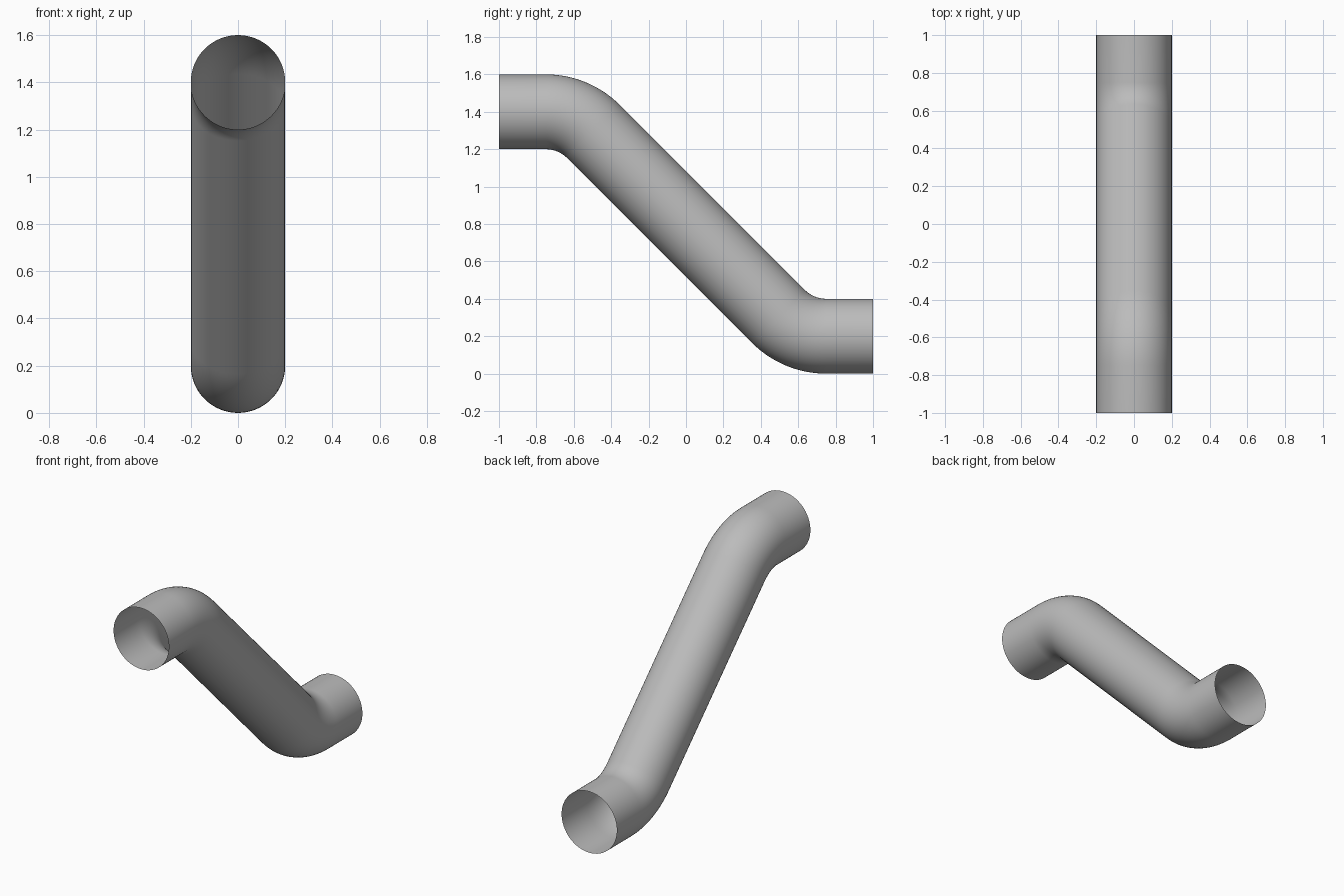
import bpy, bmesh, math

if "Cube" in bpy.data.objects:
    bpy.data.objects.remove(bpy.data.objects["Cube"])

RADIUS = 0.2      # pipe radius
BEND = 0.362      # centreline bend radius
SIDES = 64
STEPS = 16

# Centreline as (y, z, heading angle below horizontal): upper half, then rotated copy
upper = [(-1.0, 1.4, 0.0)]
for i in range(STEPS + 1):
    a = math.radians(45) * i / STEPS
    upper.append((-0.75 + BEND * math.sin(a), 1.4 - BEND * (1 - math.cos(a)), a))
path = upper + [(-y, 1.6 - z, a) for y, z, a in reversed(upper)]

# Open, thin-walled pipe swept along the centreline
bm = bmesh.new()
rings = []
for y, z, a in path:
    ring = []
    for k in range(SIDES):
        t = 2 * math.pi * k / SIDES
        u, v = RADIUS * math.cos(t), RADIUS * math.sin(t)
        ring.append(bm.verts.new((u, y + v * math.sin(a), z + v * math.cos(a))))
    rings.append(ring)
for r0, r1 in zip(rings, rings[1:]):
    for k in range(SIDES):
        n = (k + 1) % SIDES
        bm.faces.new((r0[k], r0[n], r1[n], r1[k]))

# Make the normals point outwards
bm.normal_update()
f = bm.faces[:][0]
c = f.calc_center_median()
if f.normal.x * c.x + f.normal.z * (c.z - 1.4) < 0:
    bmesh.ops.reverse_faces(bm, faces=bm.faces[:])

mesh = bpy.data.meshes.new("offset_pipe")
bm.to_mesh(mesh)
bm.free()
pipe = bpy.data.objects.new("offset_pipe", mesh)
bpy.context.collection.objects.link(pipe)

# Plain grey
grey = bpy.data.materials.new("pipe grey")
grey.diffuse_color = (0.5, 0.5, 0.5, 1)
grey.use_nodes = True
grey.node_tree.nodes["Principled BSDF"].inputs["Base Color"].default_value = grey.diffuse_color
mesh.materials.append(grey)

bpy.context.view_layer.objects.active = pipe
pipe.select_set(True)
bpy.ops.object.shade_smooth_by_angle(angle=math.radians(40))
